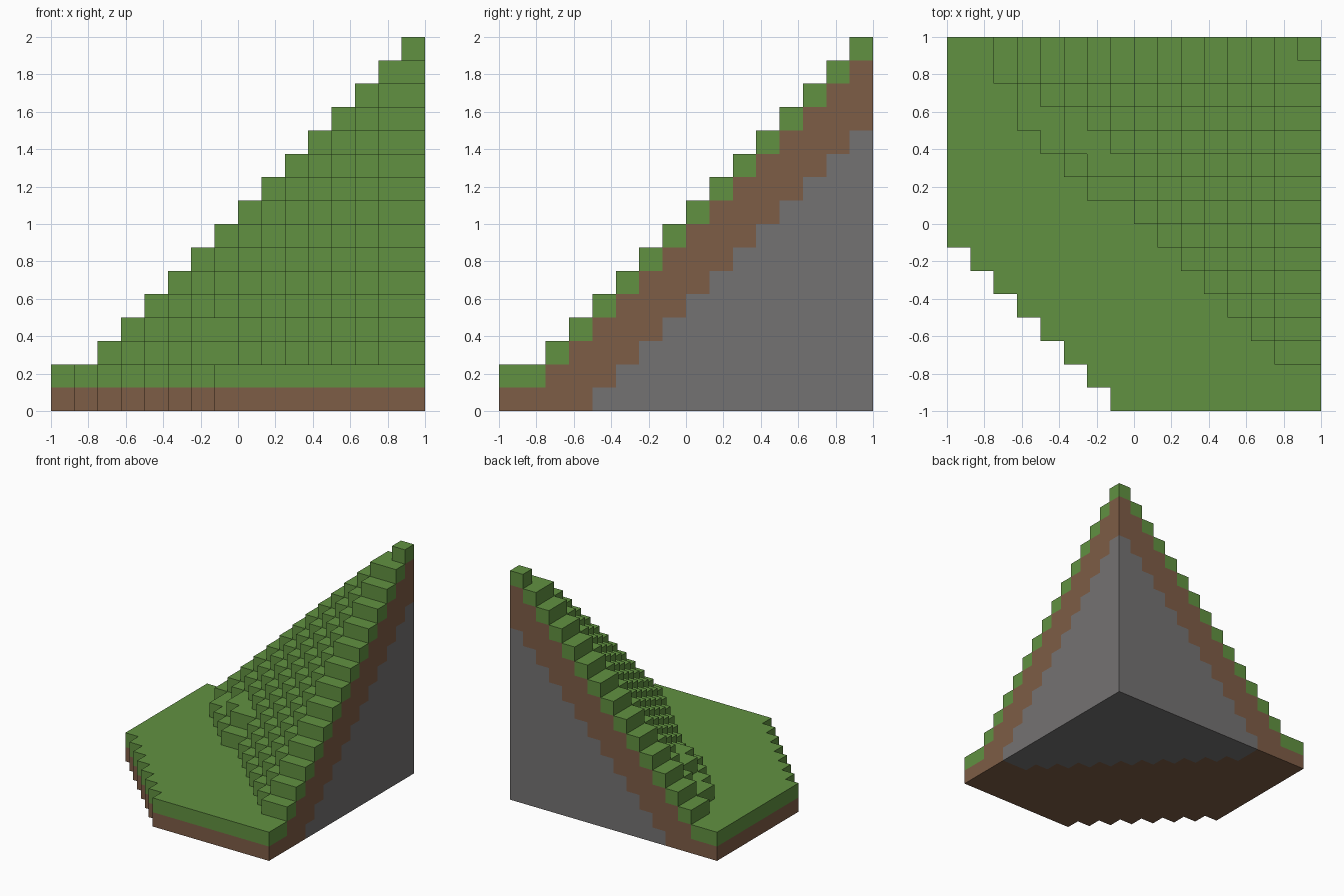
import bpy
import bmesh
from math import radians
from mathutils import Vector

cube = bpy.data.objects.get("Cube")
if cube:
    bpy.data.objects.remove(cube, do_unlink=True)

N = 16            # cells along each side
CELL = 2 / N
GRASS, SOIL, ROCK = range(3)
KNOLL = {(3, 12): 3, (4, 11): 3, (5, 10): 3, (6, 9): 3, (5, 11): 4, (6, 10): 4}


def make_material(name, rgb):
    mat = bpy.data.materials.new(name)
    mat.use_nodes = True
    colour = (*rgb, 1)
    mat.diffuse_color = colour
    bsdf = mat.node_tree.nodes["Principled BSDF"]
    bsdf.inputs["Base Color"].default_value = colour
    bsdf.inputs["Roughness"].default_value = 0.9
    return mat


def height(i, j):
    """Blocks stacked in one column; zero outside the terrain."""
    if not (0 <= i < N and 0 <= j < N) or i + j < 7:
        return 0
    if i == j == N - 1:
        return N                                   # summit block
    slope = min(i, N - 2) + min(j, N - 2) - 13     # diagonal steps
    return max(2, slope, KNOLL.get((i, j), 0))


def layer(i, j, k):
    """Grass on top, three blocks of soil, rock beneath."""
    depth = height(i, j) - 1 - k
    return GRASS if depth == 0 else SOIL if depth <= 3 else ROCK


def filled(i, j, k):
    return 0 <= k < height(i, j)


def add_side(bm, cell, axis, sign):
    """Add the face of one block that looks along sign * axis."""
    normal, u, v = Vector(), Vector(), Vector()
    normal[axis], u[(axis + 1) % 3], v[(axis + 2) % 3] = sign, 1, 1
    centre = Vector(cell) + Vector((0.5, 0.5, 0.5)) + normal / 2
    corners = [centre + (a * u + b * v) / 2
               for a, b in ((-1, -1), (1, -1), (1, 1), (-1, 1))]
    if sign < 0:
        corners.reverse()
    shift = Vector((1, 1, 0))
    face = bm.faces.new([bm.verts.new(c * CELL - shift) for c in corners])
    face.material_index = layer(*cell)


# Outer skin of the stepped hillside
bm = bmesh.new()
for i in range(N):
    for j in range(N):
        for k in range(height(i, j)):
            for axis in range(3):
                for sign in (-1, 1):
                    neighbour = [i, j, k]
                    neighbour[axis] += sign
                    if not filled(*neighbour):
                        add_side(bm, (i, j, k), axis, sign)

# Weld the blocks and merge flat areas of one colour
bmesh.ops.remove_doubles(bm, verts=bm.verts, dist=CELL / 100)
bmesh.ops.dissolve_limit(bm, angle_limit=radians(1), verts=bm.verts,
                         edges=bm.edges, delimit={"MATERIAL"})

mesh = bpy.data.meshes.new("stepped_hillside")
bm.to_mesh(mesh)
bm.free()
for name, rgb in (("grass green", (0.120, 0.285, 0.053)),
                  ("soil brown", (0.208, 0.109, 0.061)),
                  ("rock grey", (0.175, 0.170, 0.170))):
    mesh.materials.append(make_material(name, rgb))
hillside = bpy.data.objects.new("stepped_hillside", mesh)
bpy.context.collection.objects.link(hillside)
